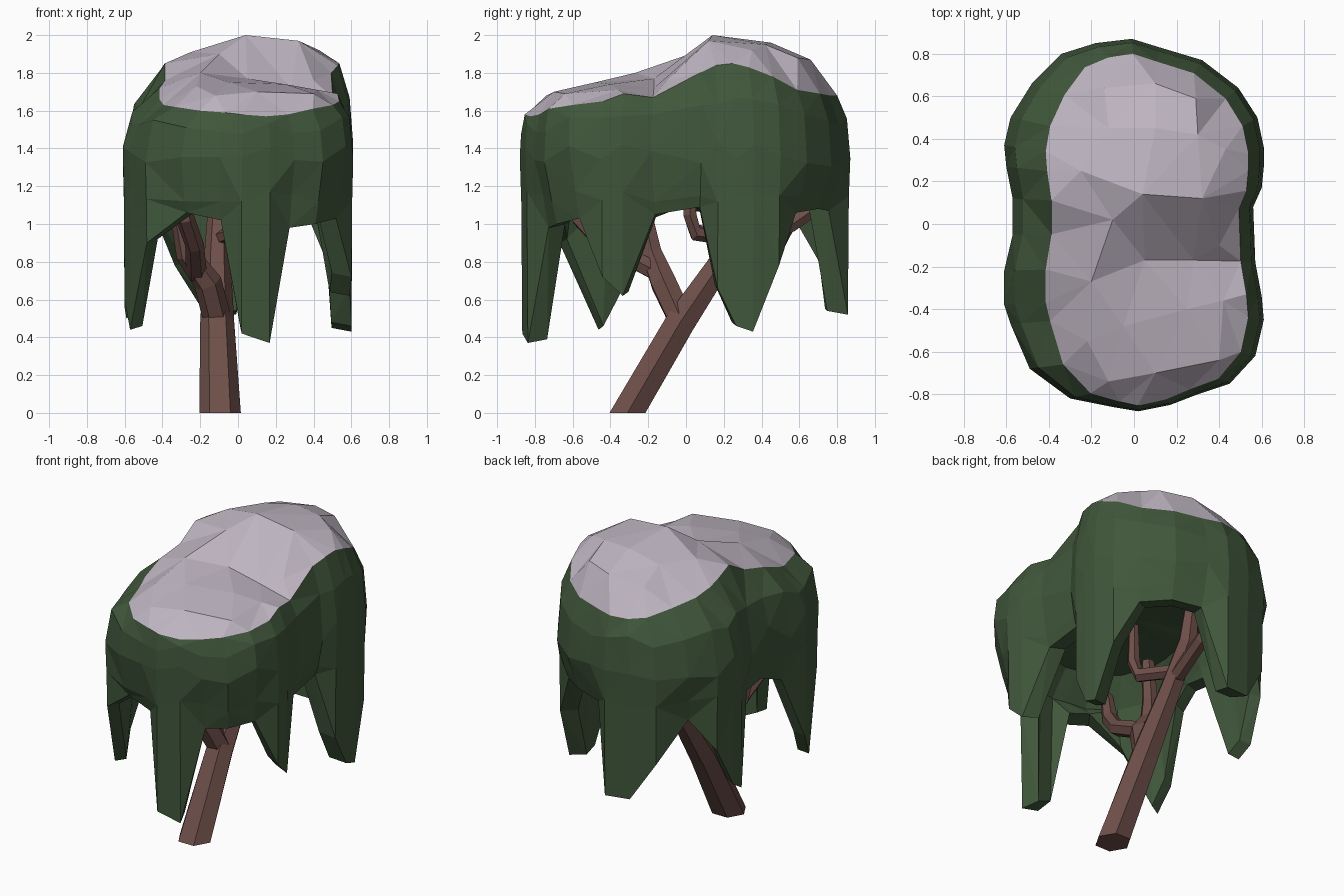
import bpy, bmesh, math, random
from mathutils import Vector
from mathutils.geometry import delaunay_2d_cdt

if "Cube" in bpy.data.objects:
    bpy.data.objects.remove(bpy.data.objects["Cube"])

random.seed(4)


def material(name, rgb):
    m = bpy.data.materials.new(name)
    m.diffuse_color = (*rgb, 1)
    m.use_nodes = True
    m.node_tree.nodes["Principled BSDF"].inputs["Base Color"].default_value = m.diffuse_color
    return m


LEAF = material("leaf green", (0.052, 0.095, 0.044))
SNOW = material("snow", (0.51, 0.456, 0.527))
BARK = material("bark brown", (0.155, 0.078, 0.067))


def finish(name, bm, mat):
    me = bpy.data.meshes.new(name)
    bm.to_mesh(me)
    bm.free()
    me.materials.append(mat)
    ob = bpy.data.objects.new(name, me)
    bpy.context.collection.objects.link(ob)
    return ob


# canopy columns, counterclockwise from the front: x, y, snow edge z, hanging tip z
COLUMNS = [
    (-.10, -.86, 1.59, 1.02), (.02, -.88, 1.58, .42), (.17, -.85, 1.57, .37),
    (.30, -.80, 1.58, .98), (.45, -.75, 1.61, 1.0), (.57, -.62, 1.63, 1.03),
    (.61, -.45, 1.65, .72), (.60, -.34, 1.69, .62), (.57, -.18, 1.67, 1.05),
    (.56, .08, 1.80, 1.09), (.60, .17, 1.84, .66), (.61, .27, 1.85, .46),
    (.61, .36, 1.83, .43), (.58, .50, 1.78, .78), (.49, .64, 1.71, 1.06),
    (.32, .77, 1.69, 1.08), (.12, .83, 1.68, 1.07), (-.01, .87, 1.68, .52),
    (-.18, .85, 1.68, .53), (-.34, .80, 1.70, .78), (-.48, .66, 1.74, 1.03),
    (-.58, .50, 1.77, .82), (-.61, .37, 1.80, .56), (-.60, .27, 1.82, .50),
    (-.57, .12, 1.85, 1.06), (-.57, -.05, 1.76, 1.08), (-.61, -.22, 1.72, 1.02),
    (-.61, -.38, 1.66, .60), (-.58, -.47, 1.63, .44), (-.49, -.68, 1.62, .90),
    (-.30, -.82, 1.60, 1.06),
]


def snow_edge(x, y, z):
    return Vector((x * (.88 if x > 0 else .68), y * (.92 if y > 0 else .97), z))


def column_points(x, y, zs, zb):
    out = Vector((x, y, 1.37))
    top = snow_edge(x, y, zs)
    shoulder = top.lerp(out, .74)
    shoulder.z = (zs + 1.37) / 2 + .03 + random.uniform(-.04, .04)
    inward = Vector((x / .38, y / .77, 0)).normalized()
    strand = zb < .95
    hem = out * (.985 if strand else .91)
    mid = out.lerp(hem, .6)
    mid.z = 1.14 + random.uniform(-.03, .05)
    hem.z = zb
    inner_hem = hem - inward * (.07 if x < -.4 else .11)
    inner_hem.z = zb + .02
    inner_wall = out - inward * .14
    inner_wall.z = 1.14
    ceiling = Vector((x * .62, y * .7, 1.30))
    out.z += random.uniform(-.07, .07)
    return [top, shoulder, out, mid, hem, inner_hem, inner_wall, ceiling]


# leaf canopy with hanging strands and a hollow underside
bm = bmesh.new()
cols = [[bm.verts.new(p) for p in column_points(*c)] for c in COLUMNS]
n = len(cols)
for i in range(n):
    a, b = cols[i], cols[(i + 1) % n]
    for k in range(len(a) - 1):
        bm.faces.new((a[k], a[k + 1], b[k + 1], b[k]))
centre = bm.verts.new((0, 0, 1.36))
for i in range(n):
    bm.faces.new((cols[i][-1], centre, cols[(i + 1) % n][-1]))
bmesh.ops.triangulate(bm, faces=bm.faces[:], quad_method='SHORT_EDGE')
finish("leaf_canopy", bm, LEAF)

# snow cap: two faceted lumps filling the canopy's top edge
PEAKS = [
    (.04, .14, 2.0), (.32, .12, 1.97), (.10, .45, 1.96), (.30, .42, 1.95),
    (.43, .35, 1.92), (-.14, .64, 1.84), (.10, .66, 1.87), (.29, .59, 1.88),
    (-.25, .25, 1.91), (-.12, .45, 1.91), (-.10, .02, 1.90), (.40, -.10, 1.76),
    (.28, -.17, 1.72), (.05, -.17, 1.77), (-.20, -.27, 1.80), (-.05, -.48, 1.75),
    (.25, -.40, 1.74), (.42, -.36, 1.71), (-.22, -.55, 1.73), (.10, -.70, 1.70),
    (.40, -.64, 1.69), (-.12, -.74, 1.68),
]
pts = [snow_edge(*c[:3]) for c in COLUMNS] + [Vector(p) for p in PEAKS]
co, _, faces, orig, _, _ = delaunay_2d_cdt(
    [p.to_2d() for p in pts], [], [list(range(n))], 1, 1e-5)
bm = bmesh.new()
vs = [bm.verts.new((c.x, c.y, pts[o[0]].z if o else 1.7)) for c, o in zip(co, orig)]
for f in faces:
    bm.faces.new([vs[i] for i in f])
bm.normal_update()
bmesh.ops.reverse_faces(bm, faces=[f for f in bm.faces if f.normal.z < 0])
finish("snow_cap", bm, SNOW)


# six-sided tapering limbs
def limb(name, path, flat_base=False):
    bm = bmesh.new()
    p = [Vector(q[:3]) for q in path]
    rings = []
    for i, q in enumerate(path):
        t = (p[min(i + 1, len(p) - 1)] - p[max(i - 1, 0)]).normalized()
        if flat_base and i == 0:
            t = Vector((0, 0, 1))
        rot = Vector((0, 0, 1)).rotation_difference(t)
        rings.append([bm.verts.new(p[i] + rot @ Vector(
            (q[3] * math.cos(k * math.pi / 3), q[3] * math.sin(k * math.pi / 3), 0)))
            for k in range(6)])
    for a, b in zip(rings, rings[1:]):
        for k in range(6):
            bm.faces.new((a[k], a[(k + 1) % 6], b[(k + 1) % 6], b[k]))
    bm.faces.new(rings[0][::-1])
    bm.faces.new(rings[-1])
    finish(name, bm, BARK)


limb("trunk", [(-.095, -.31, 0, .11), (-.11, -.03, .48, .09), (-.11, .20, .82, .07),
               (-.10, .38, 1.08, .06), (-.09, .43, 1.30, .045)], True)
limb("front_fork", [(-.11, -.03, .50, .075), (-.16, -.12, .69, .075),
                    (-.27, -.18, .84, .06), (-.30, -.21, 1.0, .05),
                    (-.30, -.23, 1.28, .04)])
limb("front_branch", [(-.22, -.14, .74, .055), (-.23, -.43, .89, .05),
                      (-.28, -.56, 1.03, .05), (-.30, -.61, 1.22, .035)])
limb("back_branch", [(-.11, .24, .88, .05), (-.06, .56, 1.0, .045),
                     (-.05, .68, 1.08, .045), (-.05, .69, 1.22, .03)])
limb("side_branch", [(-.10, .28, .92, .045), (.0, .05, .955, .045),
                     (.02, .02, 1.05, .04), (.02, .02, 1.30, .03)])
